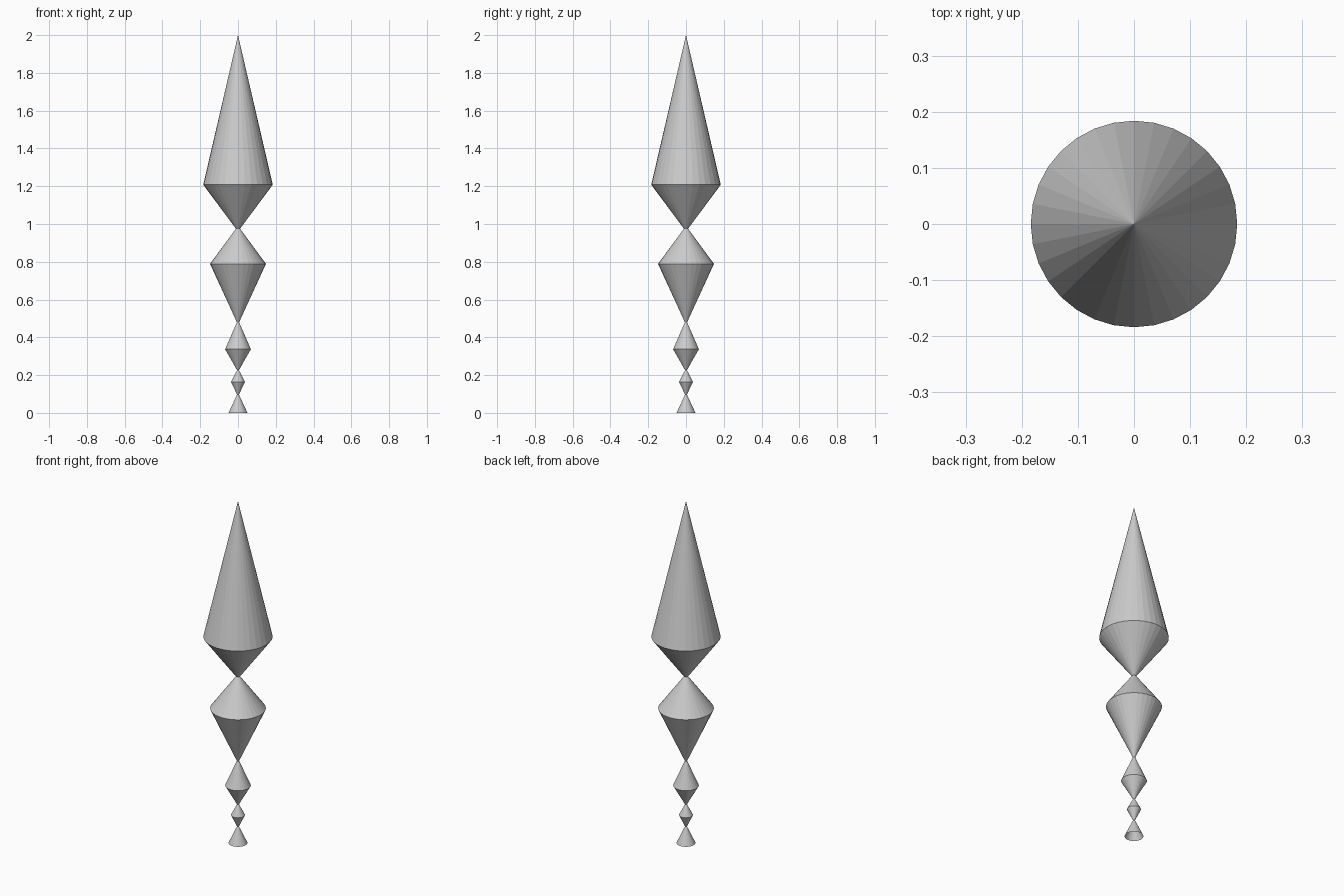
import bpy
import bmesh
from math import cos, sin, tau

SIDES = 32

cube = bpy.data.objects.get("Cube")
if cube:
    bpy.data.objects.remove(cube, do_unlink=True)

GREY = (0.6, 0.6, 0.6, 1)
grey = bpy.data.materials.new("light grey")
grey.use_nodes = True
grey.diffuse_color = GREY
grey.node_tree.nodes["Principled BSDF"].inputs["Base Color"].default_value = GREY


def lathe(name, profile):
    """Turn an open (radius, height) profile around z with flat facets."""
    bm = bmesh.new()
    rings = []
    for r, z in profile:
        count = SIDES if r > 0 else 1
        rings.append([bm.verts.new((r * cos(tau * i / SIDES), r * sin(tau * i / SIDES), z))
                      for i in range(count)])
    for low, high in zip(rings, rings[1:]):
        for i in range(SIDES):
            j = (i + 1) % SIDES
            if len(high) == 1:
                bm.faces.new((low[i], low[j], high[0]))
            else:
                bm.faces.new((low[i], low[j], high[j], high[i]))
    mesh = bpy.data.meshes.new(name)
    bm.to_mesh(mesh)
    bm.free()
    mesh.materials.append(grey)
    bpy.context.collection.objects.link(bpy.data.objects.new(name, mesh))


# Narrow necks shared by neighbouring parts
neck_1, neck_2, neck_3, neck_4 = (0.005, 0.097), (0.005, 0.226), (0.006, 0.48), (0.011, 0.975)

# Open foot, stacked double cones and the tall spire
lathe("foot", [(0.05, 0), neck_1])
lathe("small_bead", [neck_1, (0.037, 0.164), neck_2])
lathe("medium_bead", [neck_2, (0.068, 0.337), neck_3])
lathe("large_bead", [neck_3, (0.148, 0.789), neck_4])
lathe("spire", [neck_4, (0.184, 1.208), (0, 2)])
